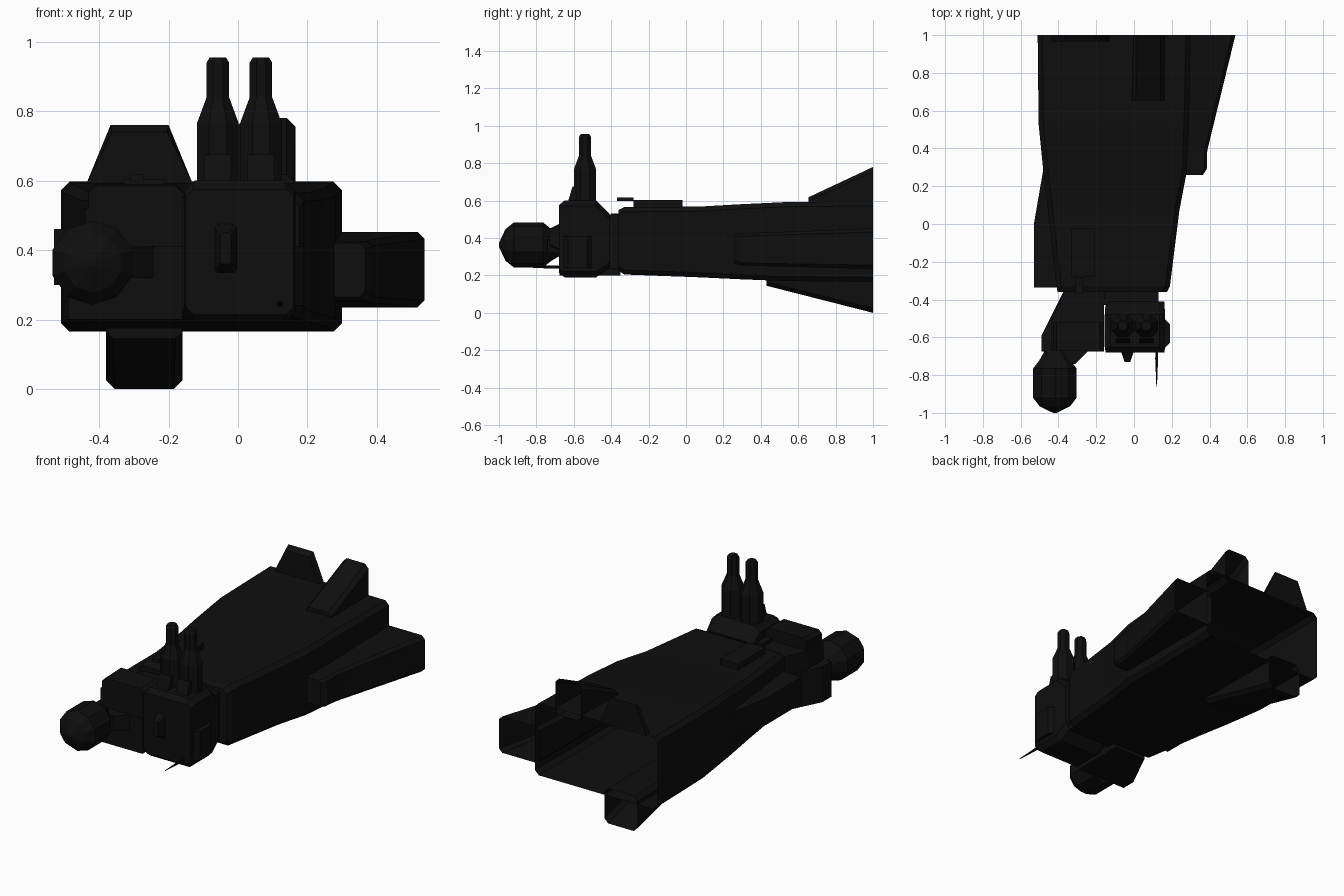
import bpy, bmesh, math

black = bpy.data.materials.new("near_black")
black.diffuse_color = (0.0045, 0.0045, 0.0045, 1)


def loft(name, rings, front=True, back=True):
    """Skin a run of equal-length point rings; either end may stay open."""
    bm = bmesh.new()
    vr = [[bm.verts.new(p) for p in r] for r in rings]
    n = len(rings[0])
    for a, b in zip(vr, vr[1:]):
        for i in range(n):
            j = (i + 1) % n
            bm.faces.new((a[i], a[j], b[j], b[i]))
    if front:
        bm.faces.new(vr[0][::-1])
    if back:
        bm.faces.new(vr[-1])
    bmesh.ops.recalc_face_normals(bm, faces=bm.faces)
    me = bpy.data.meshes.new(name)
    bm.to_mesh(me)
    bm.free()
    me.materials.append(black)
    ob = bpy.data.objects.new(name, me)
    bpy.context.collection.objects.link(ob)
    return ob


def section(y, x0, x1, z0, z1, c=0.025):
    """Rectangle in the xz plane with cut corners."""
    return [(x0 + c, y, z0), (x1 - c, y, z0), (x1, y, z0 + c), (x1, y, z1 - c),
            (x1 - c, y, z1), (x0 + c, y, z1), (x0, y, z1 - c), (x0, y, z0 + c)]


def lathe(name, axis, centre, profile, n):
    """Turned part along y or z; profile holds (position, radius)."""
    rings = []
    for t, r in profile:
        ring = []
        for i in range(n):
            a = 2 * math.pi * (i + 0.5) / n
            u, v = r * math.cos(a), r * math.sin(a)
            ring.append((centre[0] + u, t, centre[1] + v) if axis == "y"
                        else (centre[0] + u, centre[1] + v, t))
        rings.append(ring)
    return loft(name, rings)


def plate(name, outline, z0, z1):
    """Top-view outline raised between two heights."""
    return loft(name, [[(x, y, z) for x, y in outline] for z in (z0, z1)])


def box(name, x0, x1, y0, y1, z0, z1):
    return plate(name, [(x0, y0), (x1, y0), (x1, y1), (x0, y1)], z0, z1)


# Main hull, an open shell at the rear
loft("hull", [
    section(-0.36, -0.405, 0.175, 0.225, 0.55),
    section(-0.33, -0.41, 0.19, 0.205, 0.565),
    section(0.07, -0.455, 0.24, 0.19, 0.568),
    section(0.28, -0.48, 0.28, 0.18, 0.58),
    section(0.53, -0.505, 0.29, 0.17, 0.592),
    section(1.0, -0.51, 0.30, 0.165, 0.597)], back=False)

# Flared rear housings, open at the rear
loft("top_housing", [section(0.655, -0.01, 0.16, 0.56, 0.618, 0.02),
                     section(1.0, -0.005, 0.165, 0.56, 0.78)], back=False)
loft("bottom_housing", [section(0.43, -0.38, -0.16, 0.145, 0.21, 0.02),
                        section(1.0, -0.38, -0.16, 0.0, 0.21)], back=False)
loft("side_housing", [
    section(0.26, 0.24, 0.365, 0.265, 0.42, 0.015),
    section(0.29, 0.24, 0.385, 0.255, 0.425, 0.015),
    section(0.39, 0.25, 0.388, 0.25, 0.428, 0.015),
    section(1.0, 0.27, 0.537, 0.235, 0.452, 0.02)], back=False)

# Upright tail fin
loft("tail_fin", [[(-0.437, y, 0.59), (-0.13, y, 0.59), (-0.2 - d, y, z), (-0.367 + d, y, z)]
                  for y, z, d in ((0.965, 0.74, 0.005), (1.0, 0.76, 0))])

# Side pod tapering into the hull
plate("left_pod", [(-0.53, -0.335), (-0.40, -0.335), (-0.44, 0.29), (-0.48, 0.29), (-0.53, 0.0)],
      0.30, 0.46)

# Top ridge and small plate
box("top_ridge", -0.33, -0.21, -0.28, -0.02, 0.54, 0.603)
box("ridge_plate", -0.31, -0.27, -0.37, -0.28, 0.598, 0.618)

# Neck joining the hull to the gun block
box("neck", -0.16, 0.13, -0.43, -0.35, 0.235, 0.525)
box("neck_flange", -0.16, 0.01, -0.40, -0.35, 0.23, 0.53)

# Gun block, tapering at its back
loft("gun_block", [
    section(-0.68, -0.15, 0.16, 0.215, 0.575, 0.02),
    section(-0.65, -0.155, 0.165, 0.19, 0.60, 0.03),
    section(-0.48, -0.155, 0.165, 0.19, 0.60, 0.03),
    section(-0.41, -0.15, 0.16, 0.24, 0.53, 0.03)])
plate("block_side_plate", [(0.16, -0.66), (0.19, -0.63), (0.19, -0.53), (0.16, -0.50)], 0.24, 0.41)
loft("front_nub", [section(-0.73, -0.05, -0.02, 0.36, 0.45, 0.005),
                   section(-0.67, -0.07, 0.0, 0.33, 0.48, 0.01)])

# Twin upright barrels with wedge feet
for side, x in (("left", -0.058), ("right", 0.066)):
    lathe(side + "_barrel", "z", (x, -0.54),
          [(0.57, 0.065), (0.765, 0.065), (0.84, 0.035), (0.94, 0.035), (0.955, 0.025)], 8)
    loft(side + "_barrel_foot", [
        [(x - 0.038, -0.635, z0), (x + 0.038, -0.635, z0),
         (x + 0.038, -0.56, z0), (x - 0.038, -0.56, z0)] if z0 < 0.6 else
        [(x - 0.038, -0.607, z0), (x + 0.038, -0.607, z0),
         (x + 0.038, -0.56, z0), (x - 0.038, -0.56, z0)] for z0 in (0.58, 0.675)])

# Antenna spike
lathe("antenna", "y", (0.12, 0.245),
      [(-0.86, 0.002), (-0.71, 0.009), (-0.66, 0.005)], 6)

# Side arm: wide lower slab and upper block
plate("arm_slab", [(-0.37, -0.35), (-0.16, -0.35), (-0.16, -0.675), (-0.49, -0.675), (-0.49, -0.59)],
      0.20, 0.41)
plate("arm_block", [(-0.37, -0.36), (-0.16, -0.36), (-0.16, -0.67), (-0.44, -0.67), (-0.44, -0.52)],
      0.40, 0.52)
loft("arm_cap", [section(-0.67, -0.43, -0.16, 0.42, 0.585, 0.02),
                 section(-0.52, -0.43, -0.16, 0.42, 0.59, 0.02)])

# Faceted ball pod with its angled neck
lathe("ball_pod", "y", (-0.419, 0.363),
      [(-1.0, 0.01), (-0.965, 0.085), (-0.92, 0.121), (-0.765, 0.121), (-0.72, 0.085), (-0.66, 0.05)], 10)
plate("ball_neck", [(-0.47, -0.66), (-0.46, -0.74), (-0.31, -0.74), (-0.24, -0.67), (-0.24, -0.64)],
      0.32, 0.41)
